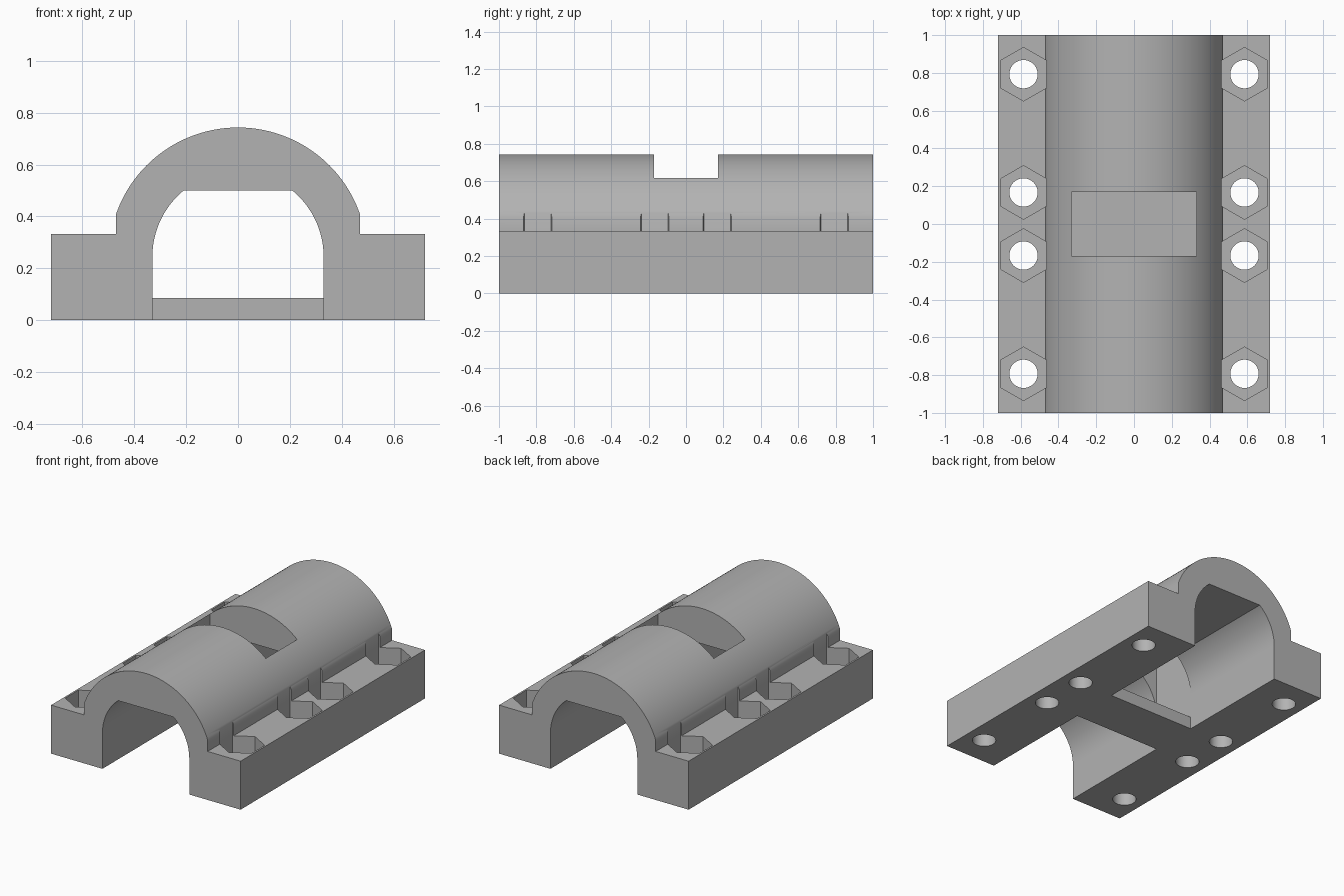
import bpy, bmesh, math
from mathutils import Matrix

if "Cube" in bpy.data.objects:
    bpy.data.objects.remove(bpy.data.objects["Cube"], do_unlink=True)

# Main dimensions
HALF_LENGTH, HALF_WIDTH = 1.0, 0.72
FLANGE_TOP, AXIS_Z = 0.333, 0.245
OUTER_R, BORE_R, ARCH_X, CEILING_Z = 0.498, 0.33, 0.47, 0.5
SLOT_Y, BAR_TOP = 0.17, 0.085
BOLT_X, BOLT_Y = 0.585, (0.793, 0.167)
NUT_R, HOLE_R, NUT_FLOOR = 0.142, 0.075, 0.18

grey = bpy.data.materials.new("grey plastic")
grey.use_nodes = True
colour = (0.45, 0.45, 0.45, 1)
grey.diffuse_color = colour
grey.node_tree.nodes["Principled BSDF"].inputs["Base Color"].default_value = colour


def finish(name, bm):
    bmesh.ops.recalc_face_normals(bm, faces=bm.faces)
    mesh = bpy.data.meshes.new(name)
    bm.to_mesh(mesh)
    bm.free()
    mesh.materials.append(grey)
    obj = bpy.data.objects.new(name, mesh)
    bpy.context.collection.objects.link(obj)
    return obj


def box(name, half_x, half_y, z0, z1):
    bm = bmesh.new()
    size = Matrix.Diagonal((2 * half_x, 2 * half_y, z1 - z0, 1))
    bmesh.ops.create_cube(bm, size=1, matrix=Matrix.Translation((0, 0, (z0 + z1) / 2)) @ size)
    return finish(name, bm)


def bolt_prisms(name, sides, radius, z0, z1):
    """One upright prism at every bolt position, a corner pointing along y."""
    bm = bmesh.new()
    for sx in (-1, 1):
        for y in BOLT_Y:
            for sy in (-1, 1):
                place = Matrix.Translation((sx * BOLT_X, sy * y, (z0 + z1) / 2))
                turn = Matrix.Rotation(math.pi / 2, 4, "Z") if sides == 6 else Matrix()
                start = set(bm.verts)
                bmesh.ops.create_cone(bm, cap_ends=True, segments=sides, radius1=radius,
                                      radius2=radius, depth=z1 - z0, matrix=place)
                if sides == 6:
                    # Make sure the corners, not the flats, point along y
                    new = [v for v in bm.verts if v not in start]
                    reach = max(v.co.y for v in new) - sy * y
                    if reach < radius * 0.95:
                        bmesh.ops.rotate(bm, verts=new, cent=place.translation, matrix=turn)
    return finish(name, bm)


def combine(body, tool, operation):
    mod = body.modifiers.new(tool.name, "BOOLEAN")
    mod.operation, mod.object, mod.solver = operation, tool, "EXACT"
    bpy.context.view_layer.objects.active = body
    bpy.ops.object.modifier_apply(modifier=mod.name)
    bpy.data.objects.remove(tool, do_unlink=True)


def arc(radius, start, end, steps):
    return [(radius * math.cos(start + (end - start) * i / steps),
             AXIS_Z + radius * math.sin(start + (end - start) * i / steps))
            for i in range(steps + 1)]


# Housing: flanges, round arch and flat-topped bore in one section
shoulder = math.acos(ARCH_X / OUTER_R)
flat = math.asin((CEILING_Z - AXIS_Z) / BORE_R)
section = [(BORE_R, 0), (HALF_WIDTH, 0), (HALF_WIDTH, FLANGE_TOP), (ARCH_X, FLANGE_TOP)]
section += arc(OUTER_R, shoulder, math.pi - shoulder, 72)
section += [(-x, z) for x, z in reversed(section[:4])]
section += arc(BORE_R, math.pi, math.pi - flat, 20) + arc(BORE_R, flat, 0, 20)
bm = bmesh.new()
face = bm.faces.new([bm.verts.new((x, -HALF_LENGTH, z)) for x, z in section])
side = bmesh.ops.extrude_face_region(bm, geom=[face], use_keep_orig=True)["geom"]
bmesh.ops.translate(bm, verts=[g for g in side if isinstance(g, bmesh.types.BMVert)],
                    vec=(0, 2 * HALF_LENGTH, 0))
housing = finish("bearing_housing", bm)

# Window through the arch, nut pockets and bolt holes
combine(housing, box("window_cutter", BORE_R, SLOT_Y, 0.2, 1), "DIFFERENCE")
combine(housing, bolt_prisms("nut_cutter", 6, NUT_R, NUT_FLOOR, 1), "DIFFERENCE")
combine(housing, bolt_prisms("hole_cutter", 40, HOLE_R, -0.1, 0.3), "DIFFERENCE")

# Cross bar joining the two flanges under the window
combine(housing, box("cross_bar", BORE_R, SLOT_Y, 0, BAR_TOP), "UNION")

bpy.ops.object.select_all(action="DESELECT")
housing.select_set(True)
bpy.context.view_layer.objects.active = housing
bpy.ops.object.shade_smooth_by_angle(angle=math.radians(25))
